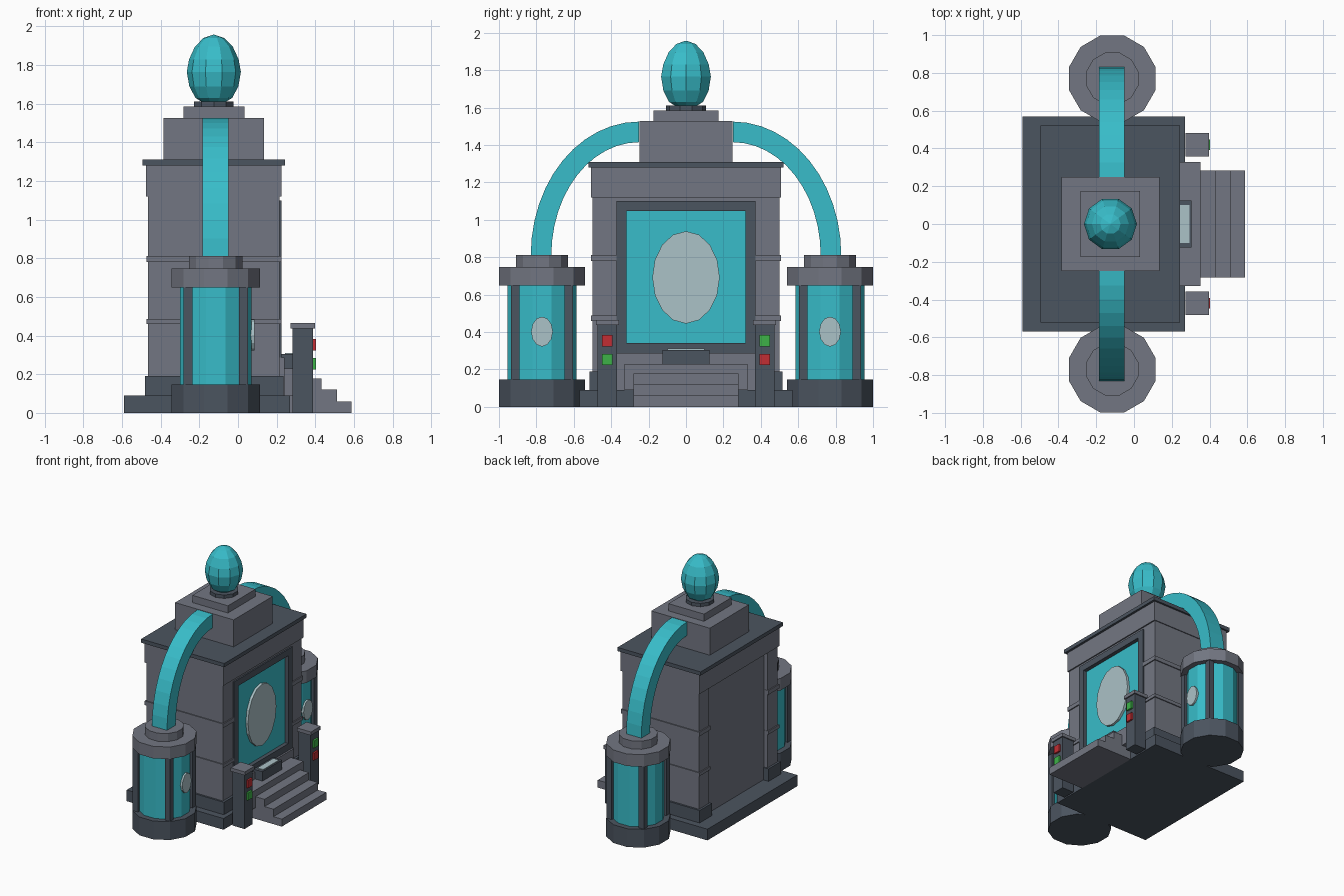
import bpy, bmesh, math
from mathutils import Matrix, Vector

if "Cube" in bpy.data.objects:
    bpy.data.objects.remove(bpy.data.objects["Cube"])


def material(name, rgb):
    # display values converted to linear
    m = bpy.data.materials.new(name)
    lin = [c / 12.92 if c <= 0.04045 else ((c + 0.055) / 1.055) ** 2.4 for c in rgb]
    m.diffuse_color = (*lin, 1)
    m.use_nodes = True
    m.node_tree.nodes["Principled BSDF"].inputs["Base Color"].default_value = m.diffuse_color
    return m


STONE = material("grey stone", (0.45, 0.465, 0.51))
DARK = material("dark slate", (0.295, 0.33, 0.375))
TEAL = material("teal", (0.22, 0.74, 0.79))
PALE = material("pale glass", (0.67, 0.76, 0.78))
RED = material("red", (0.76, 0.18, 0.20))
GREEN = material("green", (0.24, 0.70, 0.28))


def finish(name, bm, mat):
    bmesh.ops.recalc_face_normals(bm, faces=bm.faces)
    me = bpy.data.meshes.new(name)
    bm.to_mesh(me)
    bm.free()
    me.materials.append(mat)
    ob = bpy.data.objects.new(name, me)
    bpy.context.collection.objects.link(ob)
    return ob


def box(name, mat, x, y, z):
    bm = bmesh.new()
    bmesh.ops.create_cube(bm, size=1)
    for v in bm.verts:
        v.co = Vector([(a + b) / 2 + c * (b - a) for c, (a, b) in zip(v.co, (x, y, z))])
    return finish(name, bm, mat)


def side_box(name, mat, x, y, z, s):
    return box(name, mat, x, sorted((y[0] * s, y[1] * s)), z)


def lathe(name, mat, cx, cy, profile, n, flat=True):
    # stack of rings, with end caps
    bm = bmesh.new()
    rings = []
    for r, z in profile:
        rings.append([bm.verts.new((cx + r * math.cos((i + 0.5 * flat) * math.tau / n),
                                    cy + r * math.sin((i + 0.5 * flat) * math.tau / n), z))
                      for i in range(n)])
    for a, b in zip(rings, rings[1:]):
        for i in range(n):
            bm.faces.new((a[i], a[(i + 1) % n], b[(i + 1) % n], b[i]))
    bm.faces.new(rings[0])
    bm.faces.new(rings[-1])
    return finish(name, bm, mat)


def oval(name, mat, x0, x1, cy, cz, ry, rz, n):
    # oval plate facing +x
    bm = bmesh.new()
    bmesh.ops.create_cone(bm, cap_ends=True, segments=n, radius1=1, radius2=1, depth=1)
    bmesh.ops.transform(bm, matrix=Matrix.Rotation(math.pi / 2, 4, 'Y'), verts=bm.verts)
    for v in bm.verts:
        v.co = Vector(((x0 + x1) / 2 + v.co.x * (x1 - x0), cy + v.co.y * ry, cz + v.co.z * rz))
    return finish(name, bm, mat)


def arch(name, s, n=12):
    # quarter ellipse tube from tower up to the roof block
    bm = bmesh.new()
    rows = []
    for i in range(n + 1):
        a = i / n * math.pi / 2
        c, d = math.cos(a), math.sin(a)
        outer = (s * (0.25 + 0.58 * c), 0.81 + 0.715 * d)
        inner = (s * (0.25 + 0.47 * c), 0.81 + 0.605 * d)
        rows.append([bm.verts.new((x, *p)) for x, p in
                     ((-0.184, outer), (-0.05, outer), (-0.05, inner), (-0.184, inner))])
    for a, b in zip(rows, rows[1:]):
        for k in range(4):
            bm.faces.new((a[k], a[(k + 1) % 4], b[(k + 1) % 4], b[k]))
    bm.faces.new(rows[0])
    bm.faces.new(rows[-1])
    return finish(name, bm, TEAL)


# Plinth, core with recessed back, roof
box("plinth", DARK, (-0.59, 0.27), (-0.57, 0.57), (0, 0.09))
box("body_core", STONE, (-0.435, 0.17), (-0.38, 0.38), (0.09, 1.12))
box("upper_band", STONE, (-0.475, 0.225), (-0.507, 0.507), (1.12, 1.28))
box("roof_slab", DARK, (-0.495, 0.243), (-0.522, 0.522), (1.28, 1.31))
box("roof_block", STONE, (-0.385, 0.135), (-0.248, 0.248), (1.31, 1.527))
box("roof_step", STONE, (-0.283, 0.033), (-0.175, 0.175), (1.527, 1.585))

# Finial
lathe("finial_collar", DARK, -0.125, 0, [(0.108, 1.585), (0.108, 1.612)], 10)
lathe("finial_egg", TEAL, -0.125, 0,
      [(0.05, 1.603), (0.095, 1.63), (0.127, 1.69), (0.14, 1.765), (0.128, 1.83),
       (0.098, 1.895), (0.054, 1.94), (0.004, 1.957)], 10, False)

# Framed screen in the doorway
for s in (-1, 1):
    side_box("frame_post", DARK, (0.16, 0.226), (0.317, 0.372), (0.287, 1.10), s)
box("frame_top", DARK, (0.16, 0.226), (-0.317, 0.317), (1.048, 1.10))
box("frame_bottom", DARK, (0.16, 0.226), (-0.317, 0.317), (0.287, 0.342))
box("screen", TEAL, (0.16, 0.195), (-0.317, 0.317), (0.342, 1.048))
oval("screen_oval", PALE, 0.19, 0.215, 0, 0.692, 0.18, 0.247, 16)
box("lintel", STONE, (0.16, 0.215), (-0.372, 0.372), (1.10, 1.12))

# Landing, steps and console
box("door_sill", STONE, (0.16, 0.24), (-0.37, 0.37), (0.09, 0.287))
box("landing", STONE, (0.22, 0.353), (-0.328, 0.328), (0.09, 0.23))
for i, (x, z) in enumerate(((0.433, 0.178), (0.513, 0.12), (0.587, 0.06))):
    box("step", STONE, (0.27, x), (-0.282, 0.282), (0, z))
box("console", DARK, (0.22, 0.305), (-0.125, 0.125), (0.225, 0.305))
box("console_panel", PALE, (0.243, 0.294), (-0.1, 0.1), (0.303, 0.311))

for s in (-1, 1):
    # Side walls with footing and raised courses
    side_box("side_wall", STONE, (-0.465, 0.215), (0.37, 0.5), (0.19, 1.12), s)
    side_box("wall_footing", DARK, (-0.482, 0.235), (0.36, 0.515), (0.09, 0.19), s)
    for z in ((0.46, 0.487), (0.78, 0.813)):
        side_box("wall_course", STONE, (-0.474, 0.224), (0.368, 0.508), z, s)

    # Gate posts with lamps
    side_box("gate_post", DARK, (0.282, 0.388), (0.368, 0.472), (0, 0.437), s)
    side_box("gate_post_cap", STONE, (0.272, 0.398), (0.358, 0.482), (0.437, 0.465), s)
    upper, lower = (RED, GREEN) if s < 0 else (GREEN, RED)
    side_box("upper_lamp", upper, (0.38, 0.403), (0.392, 0.448), (0.322, 0.383), s)
    side_box("lower_lamp", lower, (0.38, 0.403), (0.392, 0.448), (0.224, 0.283), s)

    # Round side tower
    cx, cy = -0.115, 0.77 * s
    lathe("tower_base", DARK, cx, cy, [(0.237, 0), (0.237, 0.147)], 12)
    lathe("tower_glass", TEAL, cx, cy, [(0.192, 0.147), (0.192, 0.65)], 12)
    lathe("tower_cap", STONE, cx, cy, [(0.237, 0.65), (0.237, 0.747)], 12)
    lathe("tower_crown", STONE, cx, cy, [(0.143, 0.747), (0.143, 0.812)], 12)
    for sx in (-1, 1):
        for sy in (-1, 1):
            bx, by = cx + sx * 0.143, cy + sy * 0.143
            box("tower_bar", DARK, (bx - 0.023, bx + 0.023), (by - 0.023, by + 0.023),
                (0.147, 0.65))
    oval("tower_oval", PALE, 0.06, 0.085, cy, 0.402, 0.058, 0.08, 12)
    arch("arch", s)
